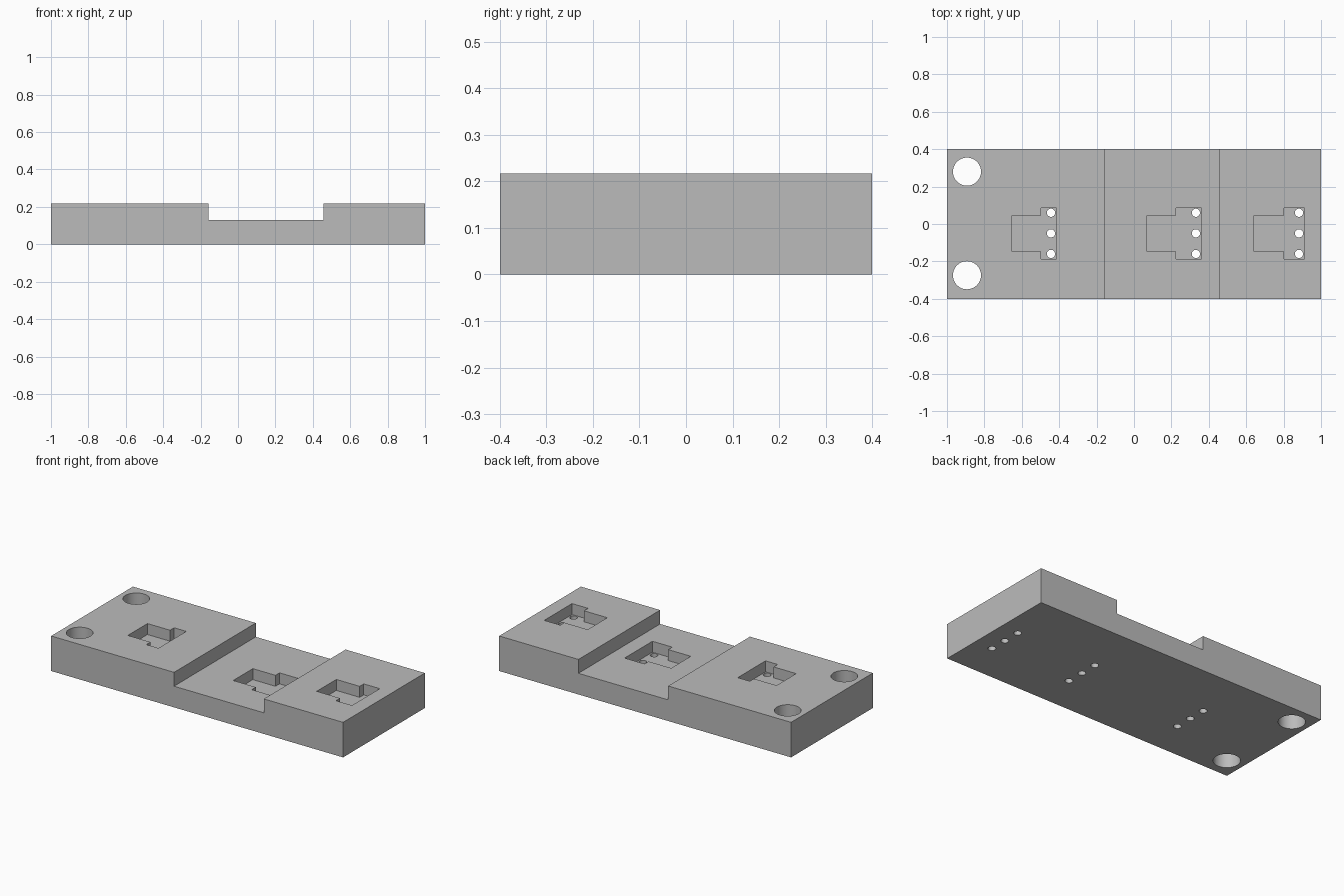
import bpy
import bmesh
import math

cube = bpy.data.objects.get("Cube")
if cube:
    bpy.data.objects.remove(cube, do_unlink=True)

HEIGHT, LOW, DEPTH = 0.217, 0.131, 0.068
HALF_Y = 0.4
STEP_L, STEP_R = -0.158, 0.457

grey = bpy.data.materials.new("plain grey")
grey.use_nodes = True
colour = (0.5, 0.5, 0.5, 1)
grey.diffuse_color = colour
grey.node_tree.nodes["Principled BSDF"].inputs["Base Color"].default_value = colour


def prism(name, points, direction):
    """Extrude a closed outline of 3D points along a direction."""
    bm = bmesh.new()
    face = bm.faces.new([bm.verts.new(p) for p in points])
    grown = bmesh.ops.extrude_face_region(bm, geom=[face])["geom"]
    bmesh.ops.translate(bm, vec=direction,
                        verts=[v for v in grown if isinstance(v, bmesh.types.BMVert)])
    bmesh.ops.recalc_face_normals(bm, faces=bm.faces)
    mesh = bpy.data.meshes.new(name)
    bm.to_mesh(mesh)
    bm.free()
    mesh.materials.append(grey)
    obj = bpy.data.objects.new(name, mesh)
    bpy.context.collection.objects.link(obj)
    return obj


# Stepped block
profile = [(-1, 0), (1, 0), (1, HEIGHT), (STEP_R, HEIGHT), (STEP_R, LOW),
           (STEP_L, LOW), (STEP_L, HEIGHT), (-1, HEIGHT)]
block = prism("stepped_block", [(x, -HALF_Y, z) for x, z in profile], (0, 2 * HALF_Y, 0))


def cut(cutter):
    """Subtract a cutter from the block, then discard it."""
    cutter.hide_render = True
    mod = block.modifiers.new("cut", "BOOLEAN")
    mod.operation = "DIFFERENCE"
    mod.solver = "EXACT"
    mod.object = cutter
    bpy.context.view_layer.objects.active = block
    bpy.ops.object.modifier_apply(modifier=mod.name)
    bpy.data.objects.remove(cutter, do_unlink=True)


def drill(x, y, radius, sides):
    ring = [(x + radius * math.cos(math.tau * i / sides),
             y + radius * math.sin(math.tau * i / sides), -0.1) for i in range(sides)]
    cut(prism("drill", ring, (0, 0, 0.5)))


# T-shaped sockets: start, shoulder, end, pin row, local top height
sockets = [(-0.652, -0.497, -0.414, -0.444, HEIGHT),
           (0.07, 0.225, 0.361, 0.331, LOW),
           (0.642, 0.802, 0.912, 0.882, HEIGHT)]
for start, shoulder, end, pin_x, top in sockets:
    outline = [(start, -0.147), (shoulder, -0.147), (shoulder, -0.187), (end, -0.187),
               (end, 0.085), (shoulder, 0.085), (shoulder, 0.045), (start, 0.045)]
    cut(prism("socket", [(x, y, top - DEPTH) for x, y in outline], (0, 0, 0.3)))
    for pin_y in (-0.16, -0.05, 0.06):
        drill(pin_x, pin_y, 0.022, 32)

# Mounting holes
for y in (-0.274, 0.28):
    drill(-0.893, y, 0.075, 64)

# Smooth hole walls, keep edges sharp
bpy.ops.object.select_all(action="DESELECT")
block.select_set(True)
bpy.context.view_layer.objects.active = block
bpy.ops.object.shade_smooth_by_angle(angle=math.radians(30))
